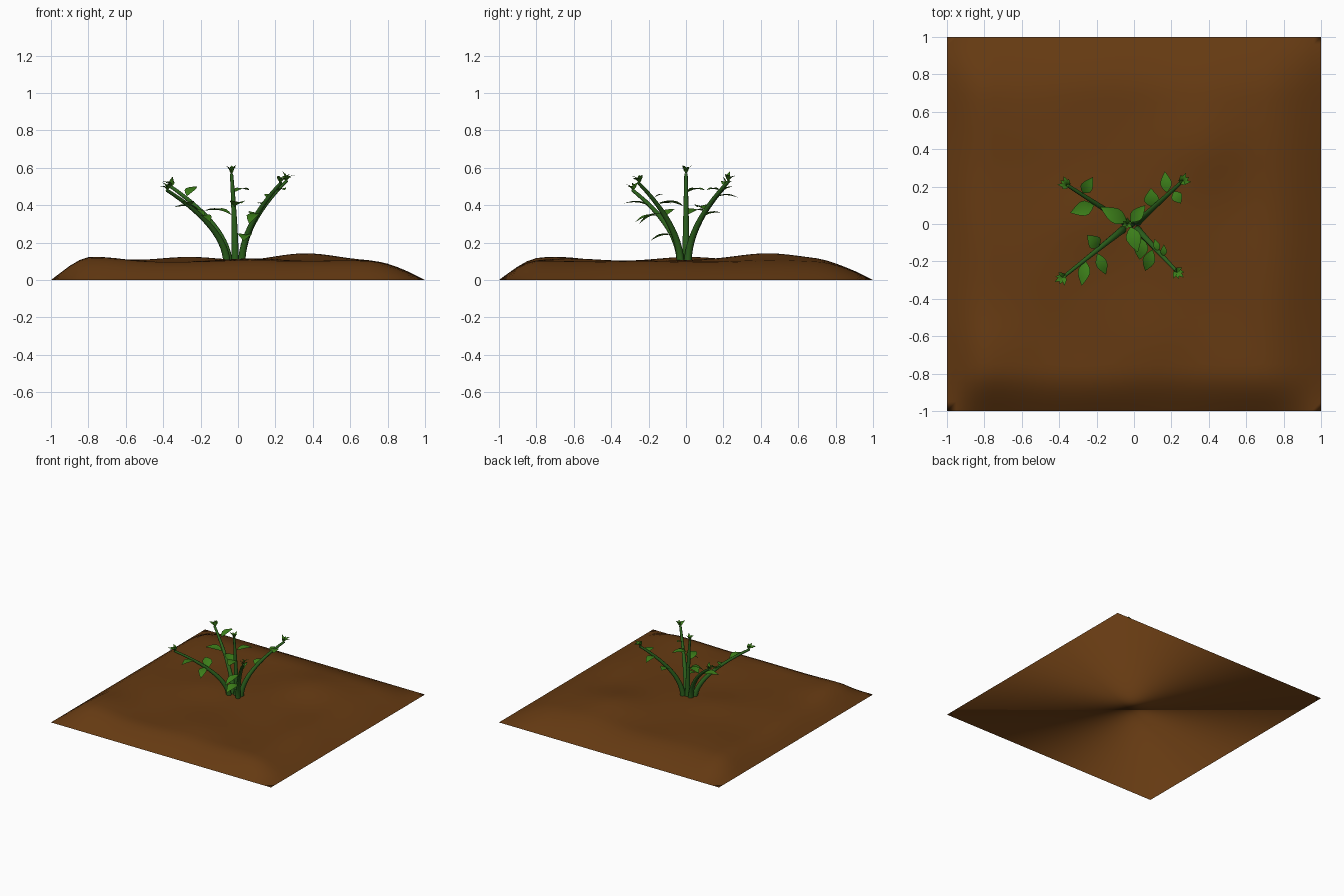
import bpy, bmesh, math
from mathutils import Vector as V

if "Cube" in bpy.data.objects:
    bpy.data.objects.remove(bpy.data.objects["Cube"])


def material(name, rgb):
    m = bpy.data.materials.new(name)
    m.diffuse_color = (*rgb, 1)
    m.use_nodes = True
    m.node_tree.nodes["Principled BSDF"].inputs["Base Color"].default_value = m.diffuse_color
    return m


SOIL = material("soil", (0.13, 0.042, 0.006))
STEM = material("stem_green", (0.025, 0.12, 0.012))
LEAF = material("leaf_green", (0.045, 0.21, 0.01))


def finish(name, bm, mat):
    me = bpy.data.meshes.new(name)
    bm.to_mesh(me)
    bm.free()
    ob = bpy.data.objects.new(name, me)
    bpy.context.collection.objects.link(ob)
    me.materials.append(mat)
    bpy.context.view_layer.objects.active = ob
    ob.select_set(True)
    bpy.ops.object.shade_smooth_by_angle(angle=math.radians(50))
    ob.select_set(False)
    return ob


# Soil mound: a bumpy grid that falls to zero at the border
BUMPS = [(0.36, 0.42, 0.25, 0.042), (-0.25, 0.0, 0.22, 0.028),
         (-0.76, -0.68, 0.2, 0.02), (0.1, -0.65, 0.2, 0.012), (-0.6, 0.6, 0.25, 0.01)]


def ease(v):
    low = math.sin(math.pi / 2 * min(1, (1 + v) / 0.22))
    high = math.sin(math.pi / 2 * min(1, (1 - v) / 0.32))
    return low * high


def soil_height(x, y):
    h = 0.1 + 0.005 * math.sin(7 * x + 3 * y) * math.cos(6 * y - 2 * x)
    for bx, by, r, a in BUMPS:
        h += a * math.exp(-((x - bx) ** 2 + (y - by) ** 2) / (r * r))
    return h * ease(x) * ease(y)


bm = bmesh.new()
bmesh.ops.create_grid(bm, x_segments=40, y_segments=40, size=1)
for v in bm.verts:
    v.co.z = max(0, soil_height(v.co.x, v.co.y))
bm.faces.new([bm.verts.new(c) for c in ((-1, -1, 0), (-1, 1, 0), (1, 1, 0), (1, -1, 0))])
bmesh.ops.remove_doubles(bm, verts=bm.verts, dist=1e-5)
finish("soil_mound", bm, SOIL)


# Stems: tapered tubes that rise steeply and then lean outward
def on_stem(stem, t):
    a, b = stem
    f = t ** 1.9
    return V((a[0] + (b[0] - a[0]) * f, a[1] + (b[1] - a[1]) * f, 0.09 + (b[2] - 0.09) * t))


def tube(bm, stem, n=14, sides=10):
    rings = []
    for i in range(n + 1):
        t = i / n
        p = on_stem(stem, t)
        d = (on_stem(stem, t + 0.02) - on_stem(stem, max(0, t - 0.02))).normalized()
        u = d.cross(V((0.3, 1, 0))).normalized()
        w = d.cross(u)
        r = 0.021 - 0.012 * t
        rings.append([bm.verts.new(p + r * (u * math.cos(k * math.tau / sides) + w * math.sin(k * math.tau / sides)))
                      for k in range(sides)])
    for a, b in zip(rings, rings[1:]):
        for k in range(sides):
            bm.faces.new((a[k], a[(k + 1) % sides], b[(k + 1) % sides], b[k]))
    bm.faces.new(rings[-1])
    bm.faces.new(rings[0][::-1])
    bmesh.ops.recalc_face_normals(bm, faces=bm.faces)


# Leaf blade: pointed oval, folded along the midrib and arched
ROWS = [(0, 0.05), (0.12, 0.06), (0.24, 0.55), (0.4, 0.95), (0.55, 1), (0.7, 0.78), (0.86, 0.4), (1, 0.02)]


def leaf(bm, base, tip, width, arch=0.1):
    d = tip - base
    side = d.cross(V((0, 0, 1))).normalized()
    up = side.cross(d).normalized()
    rows = []
    for s, w in ROWS:
        mid = base + d * s + up * (arch * d.length * math.sin(math.pi * s))
        rows.append([bm.verts.new(mid + side * (k * w * width / 2) + up * (abs(k) * w * width * 0.12))
                     for k in (-1, 0, 1)])
    for a, b in zip(rows, rows[1:]):
        for k in (0, 1):
            bm.faces.new((a[k], b[k], b[k + 1], a[k + 1])[::-1])


# Each stem: base and tip, then leaves as (position along stem, leaf tip, width)
PLANT = {
    "back_left": (((-0.05, 0.01), (-0.36, 0.21, 0.50)), [
        (0.85, (-0.22, 0.25, 0.50), 0.065), (0.68, (-0.34, 0.06, 0.39), 0.08)]),
    "back_right": (((0.02, 0.01), (0.26, 0.23, 0.53)), [
        (0.55, (0.09, 0.19, 0.36), 0.08), (0.8, (0.165, 0.28, 0.44), 0.06),
        (0.88, (0.25, 0.11, 0.48), 0.06)]),
    "front_left": (((-0.06, -0.03), (-0.38, -0.285, 0.48)), [
        (0.6, (-0.25, -0.06, 0.38), 0.075), (0.77, (-0.28, -0.33, 0.41), 0.065),
        (0.65, (-0.15, -0.27, 0.31), 0.06)]),
    "front_right": (((0.02, -0.03), (0.23, -0.255, 0.52)), [
        (0.62, (0.06, -0.25, 0.30), 0.065), (0.72, (0.11, -0.08, 0.41), 0.035),
        (0.8, (0.16, -0.11, 0.46), 0.035), (0.35, (0.03, -0.19, 0.21), 0.075)]),
    "centre": (((-0.015, 0.0), (-0.035, 0.0, 0.57)), [
        (0.78, (0.06, 0.1, 0.48), 0.065), (0.62, (0.02, -0.15, 0.41), 0.08),
        (0.52, (-0.18, 0.09, 0.37), 0.08)]),
}

for name, (stem, leaves) in PLANT.items():
    bm = bmesh.new()
    tube(bm, stem)
    finish(name + "_stem", bm, STEM)

    bm = bmesh.new()
    for t, tip, width in leaves:
        leaf(bm, on_stem(stem, t), V(tip), width)
    finish(name + "_leaves", bm, LEAF)

    # Sprout of small upright leaves at the stem end
    bm = bmesh.new()
    end = on_stem(stem, 1)
    out = (end - on_stem(stem, 0.9)).normalized()
    for k in range(6):
        a = k * math.tau / 6 + 0.4
        ring = V((math.cos(a), math.sin(a), 0))
        direction = (out * 0.7 + V((0, 0, 0.3)) + ring * 0.8).normalized()
        leaf(bm, end - out * 0.01, end + direction * (0.055 if k % 2 else 0.045), 0.024, 0.15)
    finish(name + "_sprout", bm, LEAF)
